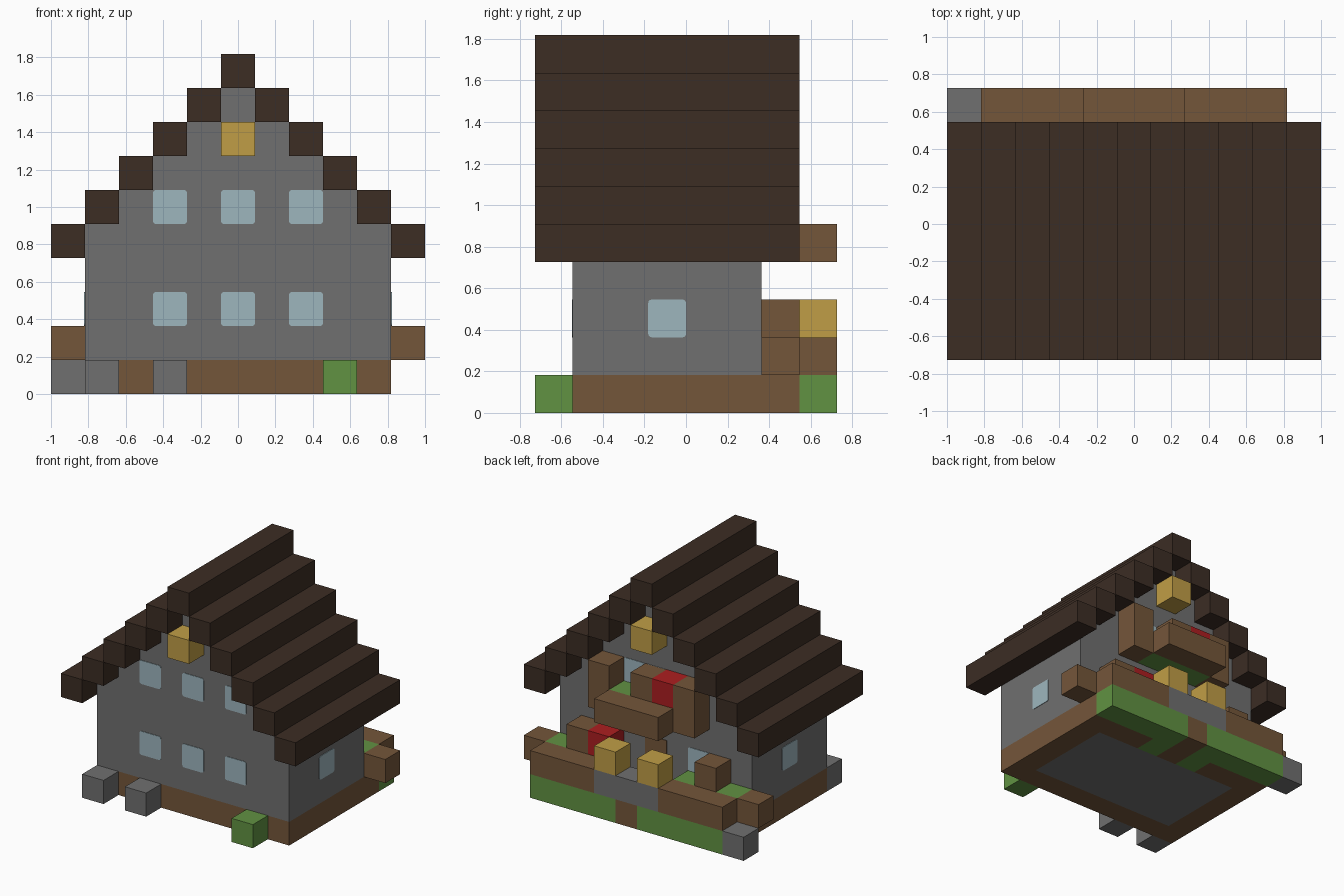
import bpy
import bmesh
from mathutils import Vector

U = 2 / 11  # size of one block

cube = bpy.data.objects.get("Cube")
if cube:
    bpy.data.objects.remove(cube, do_unlink=True)


def material(name, r, g, b):
    def linear(c):
        c /= 255
        return c / 12.92 if c < 0.04 else ((c + 0.055) / 1.055) ** 2.4
    colour = (linear(r), linear(g), linear(b), 1)
    m = bpy.data.materials.new(name)
    m.use_nodes = True
    m.diffuse_color = colour
    m.node_tree.nodes["Principled BSDF"].inputs["Base Color"].default_value = colour
    return m


ROOF = material("dark_wood", 60, 45, 36)
STONE = material("grey_stone", 112, 112, 112)
WOOD = material("brown_wood", 116, 86, 58)
GRASS = material("grass_green", 97, 146, 66)
GOLD = material("lamp_gold", 192, 158, 70)
GLASS = material("pale_blue_glass", 158, 182, 190)
RED = material("flower_red", 172, 30, 32)


def add_mesh(name, mat, centre, size, round_axis=None):
    """Box; with round_axis its corners around that axis are rounded."""
    bm = bmesh.new()
    bmesh.ops.create_cube(bm, size=1)
    bmesh.ops.scale(bm, vec=size, verts=bm.verts)
    if round_axis is not None:
        edges = [e for e in bm.edges
                 if abs((e.verts[0].co - e.verts[1].co).normalized()[round_axis]) > 0.9]
        bmesh.ops.bevel(bm, geom=edges, offset=0.016, segments=3,
                        profile=0.5, affect='EDGES')
    mesh = bpy.data.meshes.new(name)
    bm.to_mesh(mesh)
    bm.free()
    mesh.materials.append(mat)
    obj = bpy.data.objects.new(name, mesh)
    obj.location = centre
    bpy.context.collection.objects.link(obj)
    return obj


def point(x, y, z):
    # Block columns run from the middle, rows from the front, layers from the ground
    return Vector((x * U, (y - 3.5) * U, (z + 0.5) * U))


def blocks(name, mat, x, y, z):
    """Fill block ranges; each range is a number or an inclusive (low, high)."""
    spans = [s if isinstance(s, tuple) else (s, s) for s in (x, y, z)]
    low, high = point(*[s[0] for s in spans]), point(*[s[1] for s in spans])
    return add_mesh(name, mat, (low + high) / 2, high - low + Vector((U, U, U)))


def plate(name, mat, x, y, z, axis, sign, tall=1, rounded=True):
    """Thin panel on one face of a block."""
    centre = point(x, y, z)
    centre[axis] += sign * U / 2
    centre.z += (tall - 1) * U / 2
    size = Vector((U, U, U * tall))
    size[axis] = 0.008
    return add_mesh(name, mat, centre, size, axis if rounded else None)


# Foundation: wooden rim around a stone floor
blocks("floor", STONE, (-3, 3), (2, 5), 0)
blocks("front_sill", WOOD, (-4, 4), 1, 0)
for s, side in ((-1, "right"), (1, "left")):
    blocks(side + "_sill", WOOD, 4 * s, (2, 6), 0)
    blocks(side + "_back_sill", WOOD, tuple(sorted((2 * s, 3 * s))), 6, 0)
    blocks(side + "_path_grass", GRASS, s, 6, 0)
blocks("path", WOOD, 0, (6, 7), 0)

# Walls and stepped gable
blocks("walls", STONE, (-4, 4), (1, 5), (1, 4))
for step in range(4):
    blocks("gable_step", STONE, (step - 3, 3 - step), (1, 5), 5 + step)

# Stepped roof
for step in range(5):
    for s in (-1, 1):
        blocks("roof_beam", ROOF, s * (5 - step), (0, 6), 4 + step)
blocks("roof_ridge", ROOF, 0, (0, 6), 9)

# Gable lamps, front and back
for y in (0, 6):
    blocks("gable_lamp", GOLD, 0, y, 7)

# Windows and door
for x in (-2, 0, 2):
    for z in (2, 5):
        plate("front_window", GLASS, x, 1, z, 1, -1)
for s in (-1, 1):
    plate("side_window", GLASS, 4 * s, 3, 2, 0, s)
    plate("back_window", GLASS, 2 * s, 5, 2, 1, 1)
for x in (-1, 0, 1):
    plate("balcony_window", GLASS, x, 5, 5, 1, 1)
plate("back_door", WOOD, 0, 5, 1, 1, 1, tall=2, rounded=False)

# Loose blocks on the ground
blocks("front_stone", STONE, -4, 0, 0)
blocks("front_stone", STONE, -2, 0, 0)
blocks("front_bush", GRASS, 3, 0, 0)
blocks("back_stone", STONE, -5, 7, 0)

# Back garden: raised beds, fence, wall and lamps
for s in (-1, 1):
    span = tuple(sorted((2 * s, 4 * s)))
    blocks("garden_grass", GRASS, tuple(sorted((s, 4 * s))), 7, 0)
    blocks("garden_bed", GRASS, span, 6, 1)
    blocks("garden_fence", WOOD, span, 7, 1)
    blocks("bed_end", WOOD, 5 * s, 6, 1)
    blocks("garden_pot", WOOD, 3 * s, 6, 2)
    blocks("garden_lamp", GOLD, s, 7, 2)
blocks("garden_wall", STONE, (-1, 1), 7, 1)
blocks("garden_flower", RED, 2, 6, 2)

# Balcony planter
blocks("balcony_rail", WOOD, (-1, 1), 7, 4)
blocks("balcony_bed", GRASS, (-1, 1), 6, 4)
blocks("balcony_pot", WOOD, 0, 6, 5)
blocks("balcony_flower", RED, -1, 6, 5)
for s in (-1, 1):
    blocks("balcony_post", WOOD, 2 * s, 6, (4, 5))
